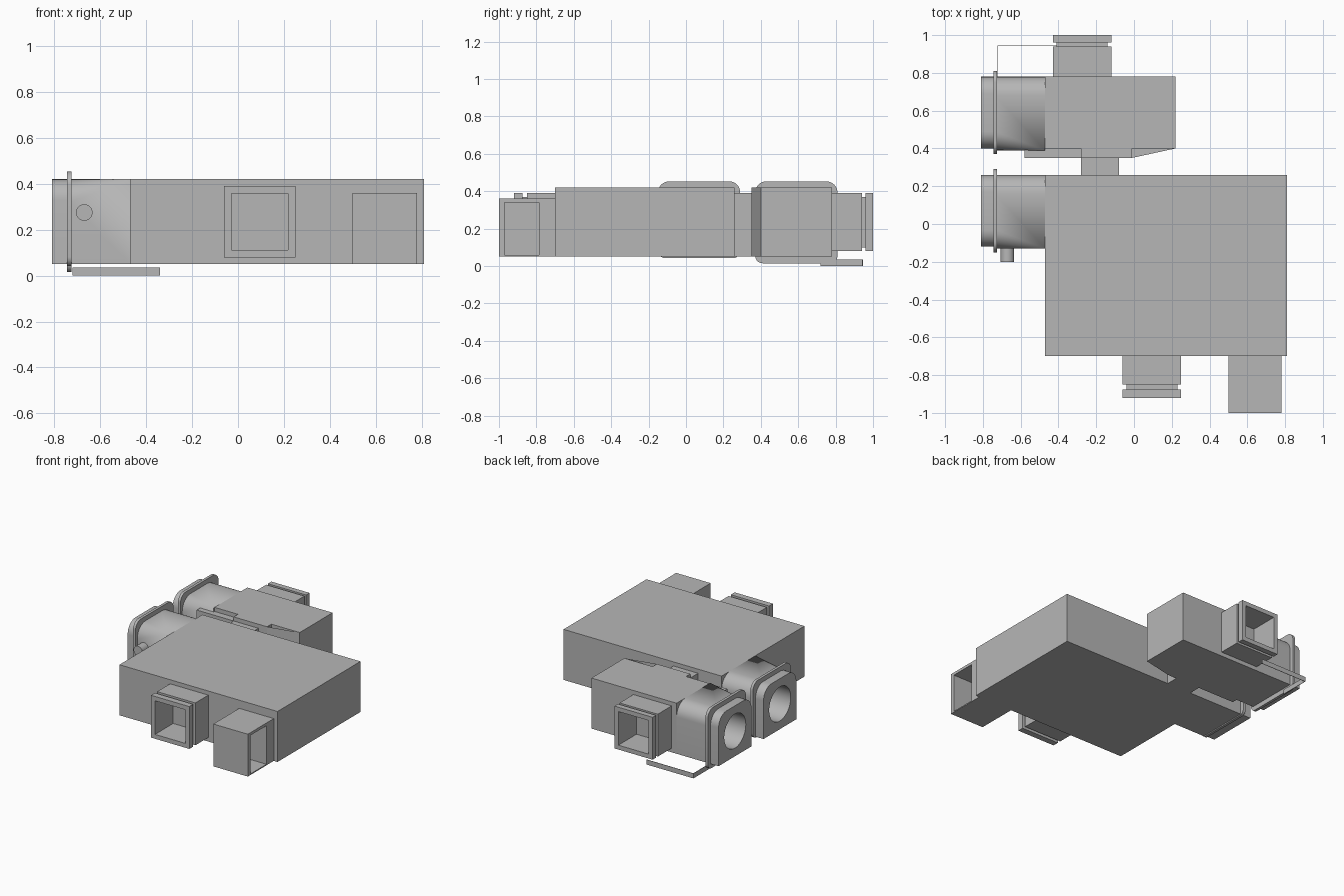
import bpy, bmesh, math
from mathutils import Matrix

if "Cube" in bpy.data.objects:
    bpy.data.objects.remove(bpy.data.objects["Cube"])

grey = bpy.data.materials.new("casing_grey")
grey.diffuse_color = (0.47, 0.47, 0.47, 1)
grey.use_nodes = True
grey.node_tree.nodes["Principled BSDF"].inputs["Base Color"].default_value = grey.diffuse_color


def finish(name, bm):
    bmesh.ops.remove_doubles(bm, verts=bm.verts, dist=0.0005)
    bmesh.ops.recalc_face_normals(bm, faces=bm.faces)
    me = bpy.data.meshes.new(name)
    bm.to_mesh(me)
    bm.free()
    ob = bpy.data.objects.new(name, me)
    bpy.context.collection.objects.link(ob)
    me.materials.append(grey)
    return ob


def loft(name, rings, caps=(True, True)):
    """Skin a list of equally long point rings."""
    bm = bmesh.new()
    vs = [[bm.verts.new(p) for p in r] for r in rings]
    n = len(vs[0])
    for a, b in zip(vs, vs[1:]):
        for i in range(n):
            j = (i + 1) % n
            bm.faces.new((a[i], a[j], b[j], b[i]))
    if caps[0]:
        bm.faces.new(vs[0])
    if caps[1]:
        bm.faces.new(vs[-1])
    return finish(name, bm)


def prism(name, outline, z0, z1, open_top=False):
    return loft(name, [[(x, y, z) for x, y in outline] for z in (z0, z1)],
                (True, not open_top))


def box(name, x0, x1, y0, y1, z0, z1):
    return prism(name, [(x0, y0), (x1, y0), (x1, y1), (x0, y1)], z0, z1)


def section(x, y0, y1, z0, z1, r_back, r_front, r_low=0.0, n=8):
    """Rounded rectangle in the yz plane."""
    pts = []
    for cy, cz, sy, sz, r, start in ((y1, z1, -1, -1, r_back, 0), (y0, z1, 1, -1, r_front, 90),
                                     (y0, z0, 1, 1, r_low, 180), (y1, z0, -1, 1, r_low, 270)):
        for k in range(n + 1):
            a = math.radians(start + 90 * k / n)
            pts.append((x, cy + sy * r + r * math.cos(a), cz + sz * r + r * math.sin(a)))
    return pts


def cylinder(name, r, length, matrix, seg=40):
    bm = bmesh.new()
    bmesh.ops.create_cone(bm, cap_ends=True, segments=seg, radius1=r, radius2=r,
                          depth=length, matrix=matrix)
    return finish(name, bm)


def cut(ob, cutter):
    m = ob.modifiers.new("cut", 'BOOLEAN')
    m.operation, m.solver, m.object = 'DIFFERENCE', 'EXACT', cutter
    bpy.context.view_layer.objects.active = ob
    bpy.ops.object.modifier_apply(modifier="cut")


def smooth(ob):
    bpy.ops.object.select_all(action='DESELECT')
    ob.select_set(True)
    bpy.context.view_layer.objects.active = ob
    bpy.ops.object.shade_smooth_by_angle(angle=math.radians(30))


def square_duct(name, cx, wall, d, tip, groove):
    """Open square spigot with a groove, pointing along d * y."""
    cz, o, i = 0.235, 0.155, 0.123
    g0, g1 = groove
    prof = [(wall, o), (g0, o), (g0, o - .02), (g1, o - .02), (g1, o), (tip, o),
            (tip, i), (wall + d * .01, i)]
    loft(name, [[(cx + sx * h, y, cz + sz * h) for sx, sz in ((-1, -1), (1, -1), (1, 1), (-1, 1))]
                for y, h in prof], (False, True))


Z0, Z1 = 0.05, 0.42

# Main casing and the smaller casing behind it
box("main_casing", -.47, .81, -.70, .26, Z0, Z1)
box("rear_casing", -.47, .22, .40, .78, Z0, Z1)
box("rear_casing_step", -.28, -.01, .35, .40, Z0, Z1)
box("rear_casing_ledge", -.58, -.28, .35, .40, Z0, .39)
prism("rear_casing_wedge", [(-.01, .35), (.22, .40), (-.01, .40)], Z0, Z1, open_top=True)
box("connecting_neck", -.28, -.08, .26, .35, Z0, .39)

# Round-holed inlets on the left, each with a thin flange
for tag, y0, y1, flange_z in (("front", -.12, .26, .042), ("rear", .40, .78, .015)):
    inlet = loft(tag + "_inlet", [
        section(-.81, y0, y1, Z0, Z1, .09, .09),
        section(-.735, y0, y1, Z0, Z1, .09, .09),
        section(-.735, y0 - .01, y1, Z0, Z1, .10, .10),
        section(-.47, y0 - .01, y1, Z0, Z1, .10, 0)])
    flange = loft(tag + "_inlet_flange", [
        section(x, y0 - .03, y1 + .03, flange_z, .453, .06, .06, .04) for x in (-.745, -.725)])
    rot = Matrix.Translation((-.71, (y0 + y1) / 2, .235)) @ Matrix.Rotation(math.pi / 2, 4, 'Y')
    cutter = cylinder("hole_cutter", .125, .40, rot)
    for ob in (inlet, flange):
        cut(ob, cutter)
        smooth(ob)
    bpy.data.objects.remove(cutter)

# Square spigots at front and back
square_duct("front_duct", .095, -.70, -1, -.92, (-.85, -.875))
square_duct("rear_duct", -.275, .78, 1, 1.0, (.94, .96))

# Control box with an open pocket on its right side
control = box("control_box", .50, .78, -1.0, -.70, Z0, .36)
pocket = box("pocket_cutter", .53, .90, -.97, -.785, Z0 + .008, .34)
cut(control, pocket)
bpy.data.objects.remove(pocket)

# Drain pipe
smooth(cylinder("drain_pipe", .036, .10, Matrix.Translation((-.67, -.15, .275))
                @ Matrix.Rotation(math.pi / 2, 4, 'X'), 24))

# Bent sheet strip under the rear flange
box("strip_along_flange", -.722, -.719, .72, .945, .0, .036)
box("strip_along_back", -.722, -.34, .942, .945, .0, .036)
